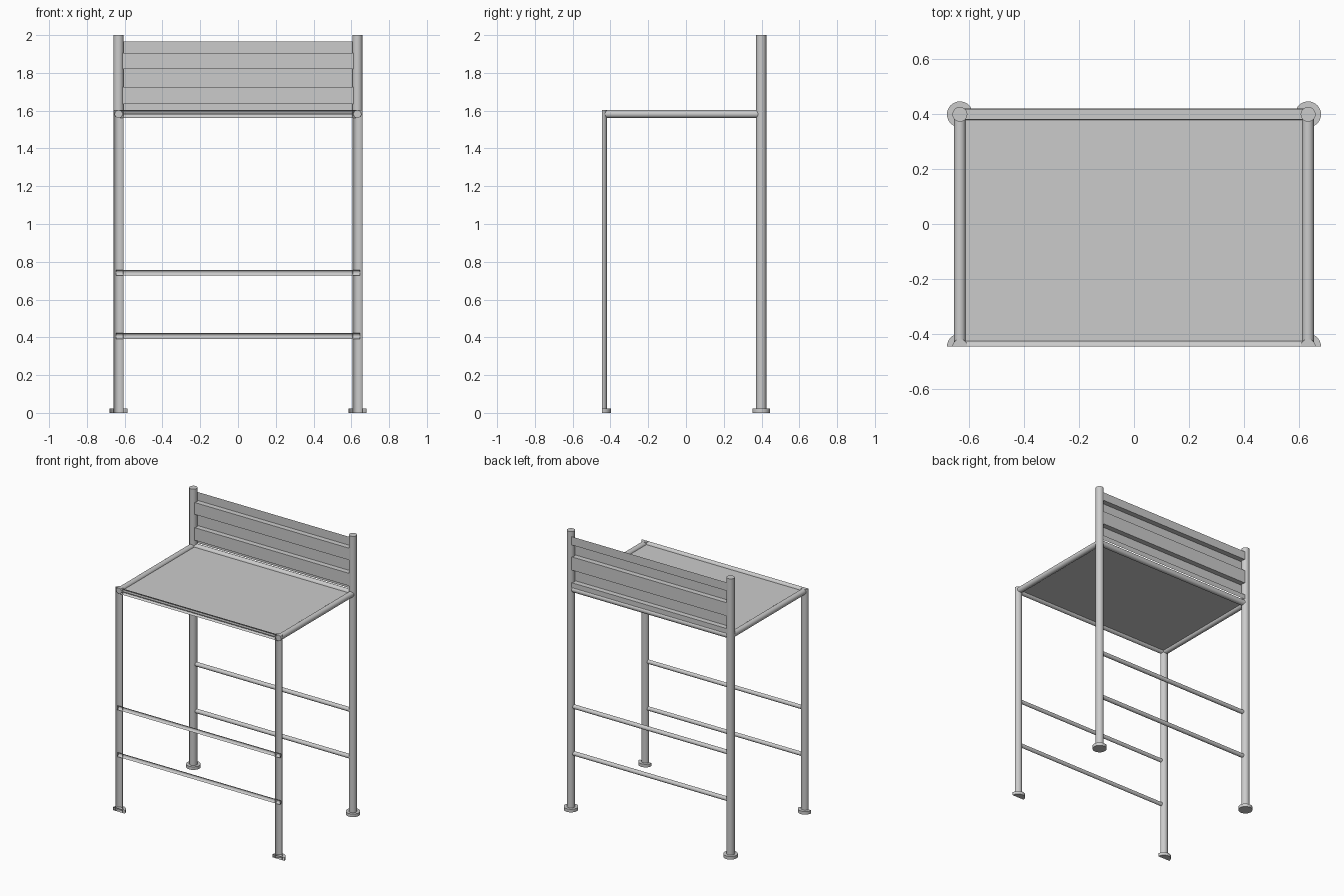
import bpy, bmesh
from mathutils import Vector

if "Cube" in bpy.data.objects:
    bpy.data.objects.remove(bpy.data.objects["Cube"])

PX, BACK, FRONT = 0.632, 0.398, -0.445   # post x, back row y, front cut plane y


def finish(name, bm, smooth=True):
    bmesh.ops.recalc_face_normals(bm, faces=bm.faces)
    mesh = bpy.data.meshes.new(name)
    bm.to_mesh(mesh)
    bm.free()
    ob = bpy.data.objects.new(name, mesh)
    bpy.context.collection.objects.link(ob)
    if smooth:
        bpy.context.view_layer.objects.active = ob
        ob.select_set(True)
        bpy.ops.object.shade_smooth_by_angle()
        ob.select_set(False)
    return ob


def tube(name, a, b, r, sides=24):
    """Capped cylinder from a to b, sliced open where it passes the front plane."""
    a, b = Vector(a), Vector(b)
    d = b - a
    bm = bmesh.new()
    bmesh.ops.create_cone(bm, cap_ends=True, segments=sides, radius1=r, radius2=r, depth=d.length)
    bm.transform(d.to_track_quat('Z', 'Y').to_matrix().to_4x4())
    bmesh.ops.translate(bm, verts=bm.verts, vec=(a + b) / 2)
    bmesh.ops.bisect_plane(bm, geom=bm.verts[:] + bm.edges[:] + bm.faces[:],
                           plane_co=(0, FRONT, 0), plane_no=(0, 1, 0), clear_inner=True)
    return finish(name, bm)


# posts, feet and side beams
for side, x in (("left", -PX), ("right", PX)):
    for row, y, top in (("front", FRONT, 1.603), ("back", BACK, 2.0)):
        tube(f"{row}_{side}_post", (x, y, 0), (x, y, top), 0.027)
        tube(f"{row}_{side}_foot", (x, y, 0), (x, y, 0.022), 0.047, 32)
    tube(f"{side}_side_beam", (x, FRONT, 1.582), (x, BACK, 1.582), 0.021)

# cross beams and lower rails
for row, y in (("front", FRONT), ("back", BACK)):
    tube(f"{row}_beam", (-PX, y, 1.582), (PX, y, 1.582), 0.021)
    for level, z in (("lower", 0.407), ("upper", 0.742)):
        tube(f"{row}_{level}_rail", (-0.645, y, z), (0.645, y, z), 0.015, 16)

# platform sheet
bm = bmesh.new()
bmesh.ops.create_cube(bm, size=1)
bmesh.ops.scale(bm, verts=bm.verts, vec=(2 * PX, BACK - FRONT, 0.006))
bmesh.ops.translate(bm, verts=bm.verts, vec=(0, (BACK + FRONT) / 2, 1.583))
finish("platform", bm, False)

# ribbed back panel: square-stepped profile swept along x
f, b = BACK - 0.018, BACK + 0.02
steps = [(b, 1.60), (b, 1.635), (f, 1.635), (f, 1.725), (b, 1.725),
         (b, 1.82), (f, 1.82), (f, 1.905), (b, 1.905), (b, 1.965)]
bm = bmesh.new()
rows = [[bm.verts.new((x, y, z)) for x in (-0.615, 0.615)] for y, z in steps]
for lo, hi in zip(rows, rows[1:]):
    bm.faces.new((lo[0], lo[1], hi[1], hi[0]))
finish("back_panel", bm, False)
